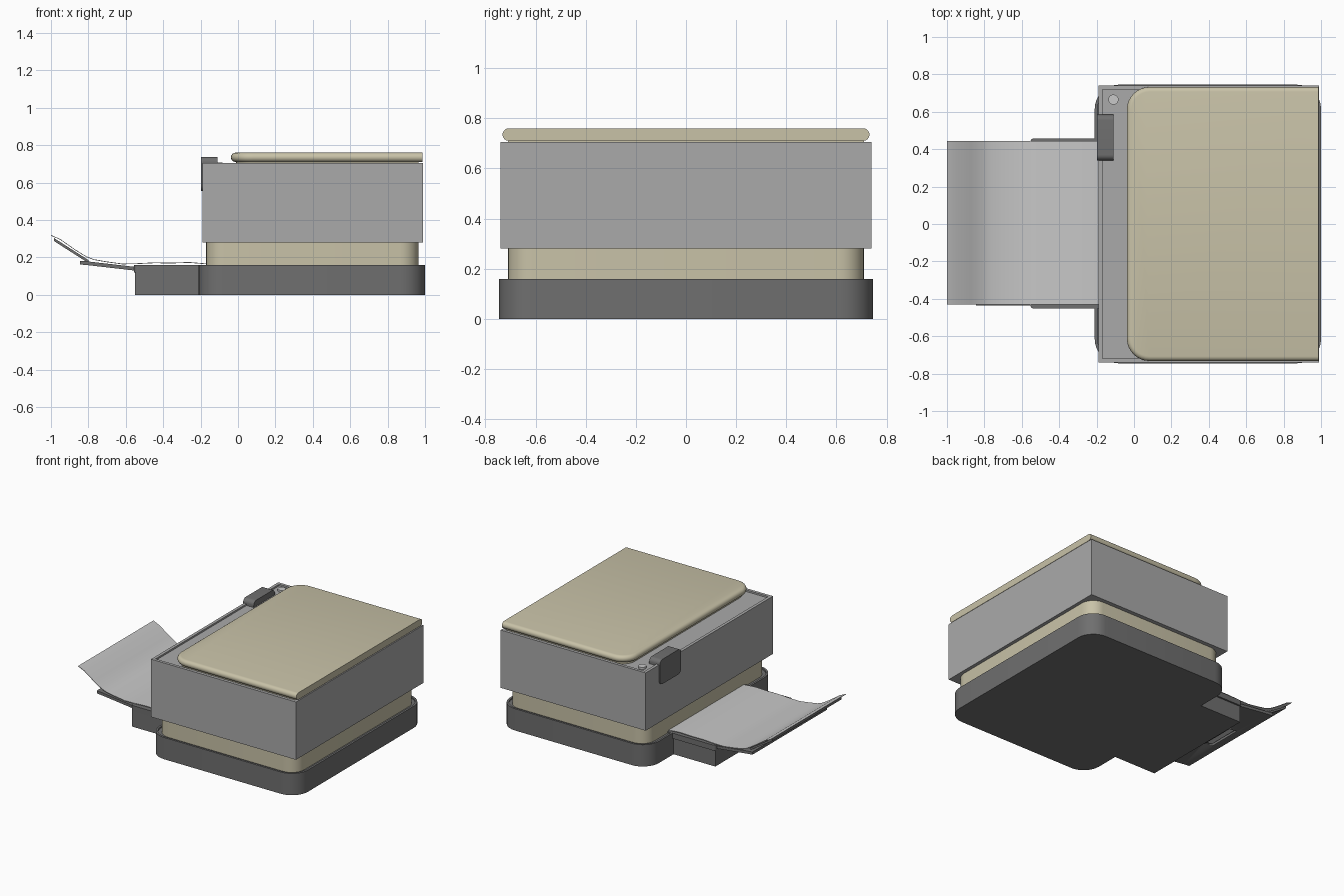
import bpy, bmesh, math

if "Cube" in bpy.data.objects:
    bpy.data.objects.remove(bpy.data.objects["Cube"])


def material(name, rgb):
    m = bpy.data.materials.new(name)
    m.diffuse_color = (*rgb, 1)
    m.use_nodes = True
    m.node_tree.nodes["Principled BSDF"].inputs["Base Color"].default_value = m.diffuse_color
    return m


BEIGE = material("beige plastic", (0.58, 0.54, 0.39))
GREY = material("mid grey plastic", (0.40, 0.40, 0.40))
DARK = material("dark grey plastic", (0.16, 0.16, 0.16))
PAPER = material("paper light grey", (0.58, 0.58, 0.58))


def outline(a0, a1, b0, b1, r_left=0.0, r_right=0.0, n=8):
    """Counter-clockwise rectangle with rounded left and right corners."""
    pts = []
    for sx, sy, start in ((1, -1, 270), (1, 1, 0), (-1, 1, 90), (-1, -1, 180)):
        r = r_right if sx > 0 else r_left
        ca = (a1 - r) if sx > 0 else (a0 + r)
        cb = (b1 - r) if sy > 0 else (b0 + r)
        for i in range(n + 1 if r > 0 else 1):
            t = math.radians(start + 90 * i / n)
            pts.append((ca + r * math.cos(t), cb + r * math.sin(t)))
    return pts


def loft(name, layers, mat, axis="z"):
    """Join outlines [(points, height), ...] into a closed solid along an axis."""
    place = {"z": lambda a, b, h: (a, b, h),
             "y": lambda a, b, h: (a, h, b),
             "x": lambda a, b, h: (h, a, b)}[axis]
    bm = bmesh.new()
    loops = [[bm.verts.new(place(a, b, h)) for a, b in pts] for pts, h in layers]
    for lo, hi in zip(loops, loops[1:]):
        for i in range(len(lo)):
            j = (i + 1) % len(lo)
            bm.faces.new((lo[i], lo[j], hi[j], hi[i]))
    bm.faces.new(loops[0][::-1])
    bm.faces.new(loops[-1])
    bmesh.ops.recalc_face_normals(bm, faces=bm.faces)
    me = bpy.data.meshes.new(name)
    bm.to_mesh(me)
    bm.free()
    ob = bpy.data.objects.new(name, me)
    bpy.context.collection.objects.link(ob)
    if mat:
        me.materials.append(mat)
    bpy.ops.object.select_all(action="DESELECT")
    ob.select_set(True)
    bpy.context.view_layer.objects.active = ob
    bpy.ops.object.shade_smooth_by_angle(angle=math.radians(35))
    return ob


def prism(name, pts, h0, h1, mat, axis="z"):
    return loft(name, [(pts, h0), (pts, h1)], mat, axis)


def strip(path, t):
    """Closed profile of a path thickened downwards by t."""
    return path + [(x, z - t) for x, z in reversed(path)]


# Base with a shallow recess behind its rim
rim = outline(-0.195, 0.985, -0.73, 0.73, 0.115, 0.115)
foot = outline(-0.21, 1.0, -0.745, 0.745, 0.13, 0.13)
loft("base", [(foot, 0), (foot, 0.16), (rim, 0.16), (rim, 0.15)], DARK)

# Paper outlet block with its slightly wider upper lip
prism("outlet_block", outline(-0.55, -0.15, -0.445, 0.445), 0, 0.122, DARK)
prism("outlet_lip", outline(-0.555, -0.15, -0.452, 0.457, 0.02), 0.12, 0.16, DARK)

# Beige middle section
prism("middle_section", outline(-0.17, 0.965, -0.71, 0.71, 0.1, 0.1), 0.14, 0.29, BEIGE)

# Upper body with a recessed top
box = outline(-0.19, 0.99, -0.74, 0.74)
inner = outline(-0.168, 0.968, -0.718, 0.718)
loft("upper_body", [(box, 0.28), (box, 0.705), (inner, 0.705), (inner, 0.693)], GREY)

# Lid: rounded edges on three sides, flat on the right
prism("lid_foot", outline(-0.01, 0.965, -0.71, 0.71, 0.1), 0.69, 0.715, BEIGE)
layers = []
for i in range(9):
    t = math.radians(-90 + 180 * i / 8)
    d = 0.025 * (1 - math.cos(t))
    layers.append((outline(-0.038 + d, 0.987, -0.732 + d, 0.732 - d, 0.12 - d),
                   0.735 + 0.025 * math.sin(t)))
loft("lid", layers, BEIGE)

# Control panel folded over the top edge, and the round button
prism("control_panel", outline(0.34, 0.585, 0.555, 0.737, 0.03, 0.03), -0.197, -0.11, DARK, "x")
prism("round_button", outline(-0.137, -0.083, 0.638, 0.692, 0.027, 0.027), 0.69, 0.708, PAPER)

# Output tray with a grip slot, and its raised flap
tray = prism("output_tray", strip([(-0.845, 0.182), (-0.80, 0.178), (-0.53, 0.147)], 0.02),
             -0.435, 0.435, DARK, "y")
cutter = prism("slot_cutter", outline(-0.785, -0.72, -0.13, 0.13), 0.1, 0.25, None)
cutter.hide_render = True
cutter.hide_viewport = True
cut = tray.modifiers.new("slot", "BOOLEAN")
cut.operation = "DIFFERENCE"
cut.solver = "EXACT"
cut.object = cutter
prism("tray_flap", strip([(-0.985, 0.304), (-0.80, 0.186)], 0.016), -0.40, 0.40, DARK, "y")

# Curved sheet of paper
sheet = [(-1.0, 0.32), (-0.95, 0.298), (-0.87, 0.242), (-0.81, 0.205), (-0.77, 0.19),
         (-0.70, 0.178), (-0.62, 0.167), (-0.55, 0.168), (-0.45, 0.173), (-0.35, 0.172),
         (-0.26, 0.175), (-0.165, 0.167)]
prism("paper_sheet", strip(sheet, 0.004), -0.43, 0.445, PAPER, "y")
